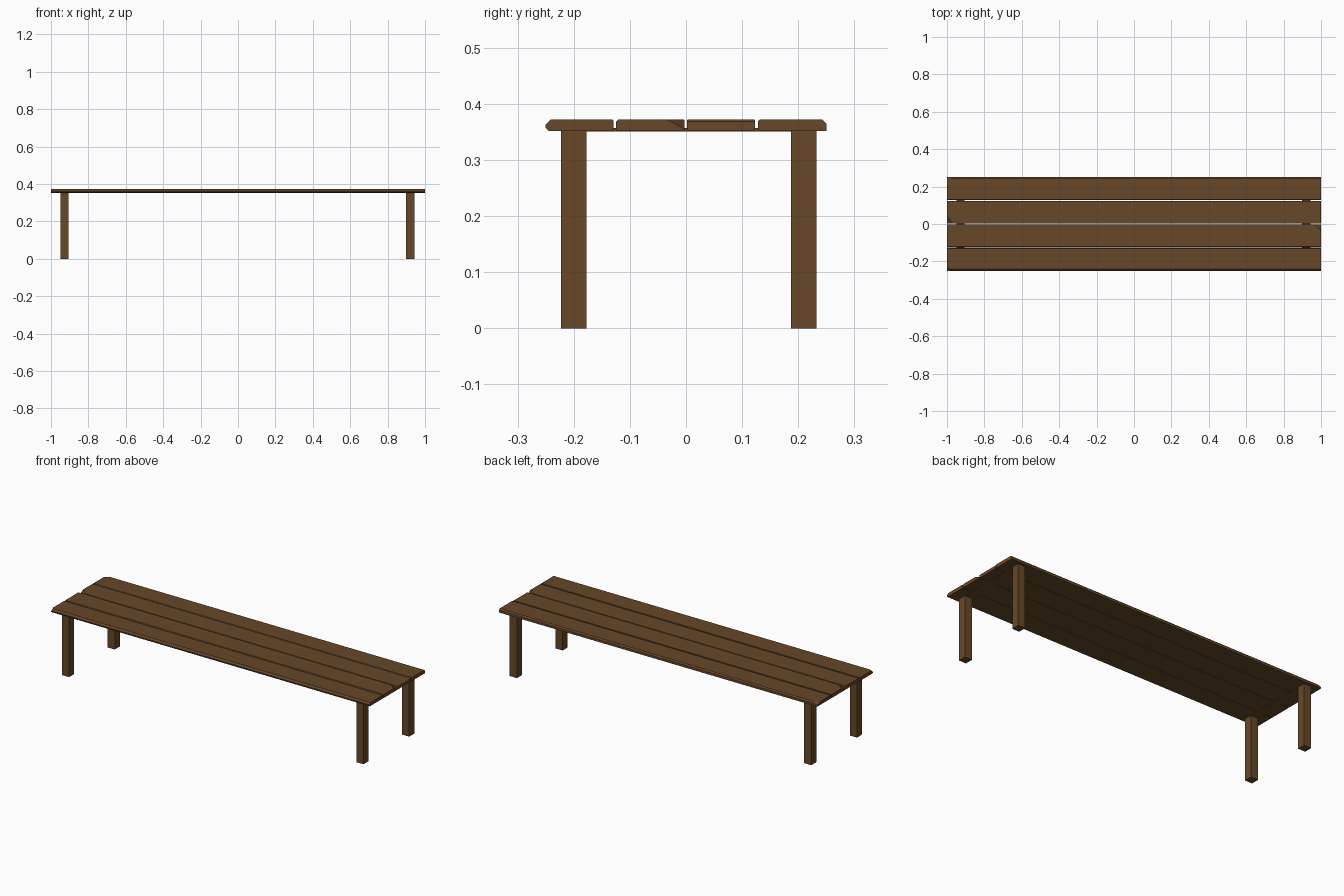
import bpy, bmesh
from mathutils import Vector

if "Cube" in bpy.data.objects:
    bpy.data.objects.remove(bpy.data.objects["Cube"])

wood = bpy.data.materials.new("brown_wood")
wood.diffuse_color = (0.135, 0.064, 0.022, 1)
wood.use_nodes = True
wood.node_tree.nodes["Principled BSDF"].inputs["Base Color"].default_value = wood.diffuse_color
Z0, Z1 = 0.352, 0.372


def finish(name, bm):
    bmesh.ops.recalc_face_normals(bm, faces=bm.faces[:])
    mesh = bpy.data.meshes.new(name)
    bm.to_mesh(mesh)
    bm.free()
    mesh.materials.append(wood)
    ob = bpy.data.objects.new(name, mesh)
    bpy.context.collection.objects.link(ob)


def prism(profile, x0, x1):
    """Extrude a (y, z) profile along x."""
    bm = bmesh.new()
    face = bm.faces.new([bm.verts.new((x0, y, z)) for y, z in profile])
    res = bmesh.ops.extrude_face_region(bm, geom=[face])
    verts = [g for g in res["geom"] if isinstance(g, bmesh.types.BMVert)]
    bmesh.ops.translate(bm, verts=verts, vec=(x1 - x0, 0, 0))
    return bm


def chip(bm, a, b, c):
    """Slice a worn corner off along the plane through three points."""
    a, b, c = Vector(a), Vector(b), Vector(c)
    n = (b - a).cross(c - a).normalized()
    mid = sum((v.co for v in bm.verts), Vector()) / len(bm.verts)
    if n.dot(mid - a) > 0:
        n = -n
    res = bmesh.ops.bisect_plane(bm, geom=bm.verts[:] + bm.edges[:] + bm.faces[:],
                                 plane_co=a, plane_no=n, clear_outer=True)
    edges = [g for g in res["geom_cut"] if isinstance(g, bmesh.types.BMEdge)]
    bmesh.ops.holes_fill(bm, edges=edges, sides=0)


def box(name, x0, x1, y0, y1, z0, z1):
    finish(name, prism([(y0, z0), (y1, z0), (y1, z1), (y0, z1)], x0, x1))


# Seat planks: y range, then bevel sizes of the low-y and high-y top edges
planks = [
    ("front_plank", -0.25, -0.129, 0.009, 0.002),
    ("front_middle_plank", -0.125, -0.003, 0.004, 0.001),
    ("back_middle_plank", 0.002, 0.123, 0.001, 0.001),
    ("back_plank", 0.128, 0.25, 0.003, 0.007),
]
# Worn corners: (end sign, outer y, inner y on the end, length along x, lower z)
chips = {
    "front_plank": [(-1, -0.25, -0.23, 0.03, 0.358)],
    "front_middle_plank": [(1, -0.003, -0.033, 0.035, 0.355)],
    "back_middle_plank": [(-1, 0.002, 0.04, 0.035, 0.354)],
    "back_plank": [(-1, 0.25, 0.225, 0.03, 0.36)],
}
for name, y0, y1, b0, b1 in planks:
    k0 = 0.005 if name == "front_plank" else 0.001
    bm = prism([(y0 + k0, Z0), (y1, Z0), (y1, Z1 - b1), (y1 - b1, Z1),
                (y0 + b0, Z1), (y0, Z1 - b0), (y0, Z0 + k0)], -1, 1)
    for s, yo, yi, length, zl in chips[name]:
        chip(bm, (s, yi, Z1), (s, yo, zl), (s * (1 - length), yo, Z1))
    if name == "back_middle_plank":
        # Worn top edge of the right end
        chip(bm, (1, 0, 0.369), (1, 0.1, 0.369), (0.995, 0, Z1))
    finish(name, bm)

# Legs and the thin cross battens let into the planks
for side, x0, x1 in (("left", -0.95, -0.905), ("right", 0.899, 0.944)):
    box(side + "_front_leg", x0, x1, -0.223, -0.177, 0, Z0)
    box(side + "_back_leg", x0, x1, 0.187, 0.233, 0, Z0)
    box(side + "_batten", x0, x1, -0.223, 0.233, 0.351, 0.357)
